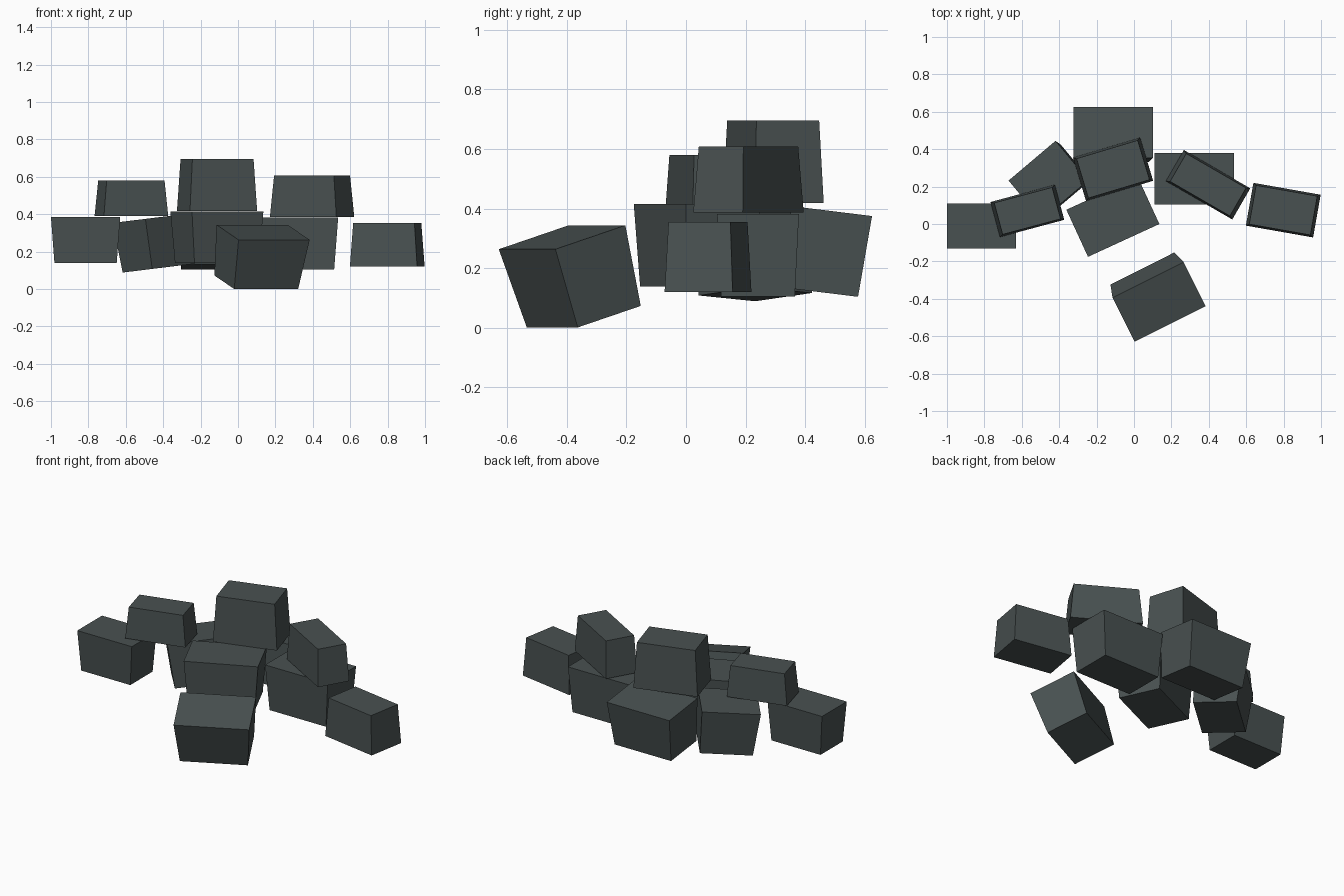
import bpy, bmesh
from math import radians
from mathutils import Matrix, Vector

if "Cube" in bpy.data.objects:
    bpy.data.objects.remove(bpy.data.objects["Cube"])

stone = bpy.data.materials.new("dark slate grey")
stone.diffuse_color = (0.066, 0.082, 0.082, 1)
stone.use_nodes = True
stone.node_tree.nodes["Principled BSDF"].inputs["Base Color"].default_value = stone.diffuse_color


def block(name, center, size, turn=0, top=1.0, bottom=1.0, lean=None):
    """Tapered block: size is its widest end, top/bottom scale each end."""
    bm = bmesh.new()
    bmesh.ops.create_cube(bm, size=1)
    for v in bm.verts:
        k = top if v.co.z > 0 else bottom
        v.co = Vector((v.co.x * size[0] * k, v.co.y * size[1] * k, v.co.z * size[2]))
    rot = Matrix.Rotation(radians(turn), 4, 'Z')
    if lean:
        axis, angle, local = lean
        tilt = Matrix.Rotation(radians(angle), 4, axis)
        rot = rot @ tilt if local else tilt @ rot
    bm.transform(Matrix.Translation(center) @ rot)
    mesh = bpy.data.meshes.new(name)
    bm.to_mesh(mesh)
    bm.free()
    mesh.materials.append(stone)
    bpy.context.collection.objects.link(bpy.data.objects.new(name, mesh))


# Lower layer: blocks narrowing downwards
block("left_block", (-0.815, -0.01, 0.262), (0.37, 0.24, 0.245), bottom=0.9)
block("left_back_block", (-0.441, 0.233, 0.246), (0.33, 0.275, 0.27), 40,
      bottom=0.9, lean=('Y', -7, False))
block("back_block", (-0.112, 0.472, 0.255), (0.425, 0.275, 0.275),
      bottom=0.9, lean=('X', -7, False))
block("center_block", (-0.113, 0.038, 0.277), (0.42, 0.277, 0.277), 24.7, bottom=0.9)
block("right_back_block", (0.323, 0.242, 0.243), (0.425, 0.275, 0.277), bottom=0.9)

# Fallen block leaning forward on the ground
block("front_block", (0.116, -0.38, 0.17), (0.425, 0.275, 0.279), 26.6,
      bottom=0.9, lean=('X', 17, True))

# Upright blocks narrowing upwards
block("right_block", (0.798, 0.074, 0.237), (0.365, 0.232, 0.235), -10, top=0.91)
block("upper_left_block", (-0.57, 0.07, 0.485), (0.356, 0.194, 0.19), 15, top=0.9)
block("upper_center_block", (-0.112, 0.293, 0.557), (0.375, 0.242, 0.277), 16.7, top=0.91)
block("upper_right_block", (0.396, 0.21, 0.497), (0.41, 0.192, 0.222), -30, top=0.9)
